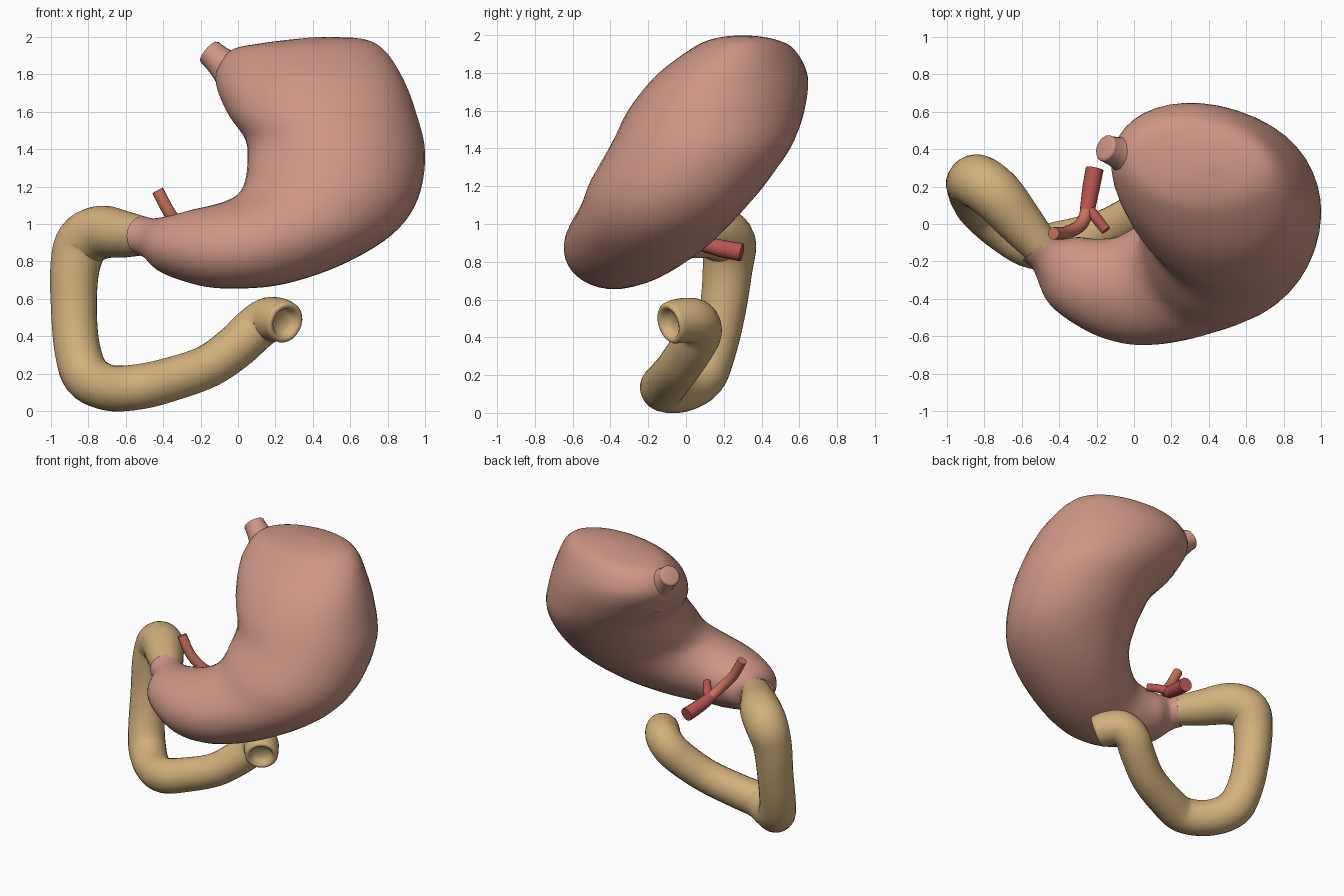
import bpy, bmesh, math
from mathutils import Vector

cube = bpy.data.objects.get("Cube")
if cube:
    bpy.data.objects.remove(cube, do_unlink=True)


def material(name, rgb):
    m = bpy.data.materials.new(name)
    m.use_nodes = True
    m.diffuse_color = (*rgb, 1)
    m.node_tree.nodes["Principled BSDF"].inputs["Base Color"].default_value = (*rgb, 1)
    return m


PINK = material("stomach pink", (0.61, 0.305, 0.235))
TAN = material("intestine tan", (0.64, 0.43, 0.20))
RED = material("artery red", (0.48, 0.09, 0.08))
CORAL = material("branch coral", (0.57, 0.17, 0.105))


def spline(rows, steps):
    """Smooth interpolation through rows of numbers."""
    out = []
    last = len(rows) - 1
    for i in range(last):
        a, b, c, d = (rows[min(max(i + k, 0), last)] for k in (-1, 0, 1, 2))
        for s in range(steps):
            t = s / steps
            out.append([q + 0.5 * t * (r - p + t * (2*p - 5*q + 4*r - w + t * (3*(q - r) + w - p)))
                        for p, q, r, w in zip(a, b, c, d)])
    return out + [list(rows[-1])]


def ellipse(c, u, v, n):
    return [c + u * math.cos(math.tau * k / n) + v * math.sin(math.tau * k / n) for k in range(n)]


def loft(name, rings, mat):
    """Skin a list of point rings and cap both ends."""
    bm = bmesh.new()
    loops = [[bm.verts.new(p) for p in ring] for ring in rings]
    n = len(loops[0])
    for a, b in zip(loops, loops[1:]):
        for k in range(n):
            j = (k + 1) % n
            bm.faces.new((a[k], a[j], b[j], b[k]))
    bm.faces.new(loops[0][::-1])
    bm.faces.new(loops[-1])
    bmesh.ops.recalc_face_normals(bm, faces=bm.faces)
    mesh = bpy.data.meshes.new(name)
    bm.to_mesh(mesh)
    bm.free()
    obj = bpy.data.objects.new(name, mesh)
    bpy.context.collection.objects.link(obj)
    mesh.materials.append(mat)
    bpy.ops.object.select_all(action='DESELECT')
    obj.select_set(True)
    bpy.context.view_layer.objects.active = obj
    bpy.ops.object.shade_smooth_by_angle(angle=math.radians(50))
    return obj


def tube(name, rows, mat, n=20, steps=5, cup=()):
    """Round tube through (x, y, z, radius); cup gives (depth, scale) rings inside the far end."""
    pts = spline(rows, steps)
    pos = [Vector(p[:3]) for p in pts]
    rings, side = [], None
    for i, p in enumerate(pts):
        t = (pos[min(i + 1, len(pos) - 1)] - pos[max(i - 1, 0)]).normalized()
        if side is None:
            side = t.orthogonal()
        side = (side - t * side.dot(t)).normalized()
        up = t.cross(side)
        rings.append(ellipse(pos[i], side * p[3], up * p[3], n))
    for depth, scale in cup:
        r = pts[-1][3] * scale
        rings.append(ellipse(pos[-1] - t * depth, side * r, up * r, n))
    return loft(name, rings, mat)


# Stomach sections: inner curve x, z; outer curve x, z; centre y; tilt in y; depth vector x, y
sections = [
    (0.39, 1.997, 0.43, 1.999, 0.31, 0, 0, 0.01),
    (0.12, 1.965, 0.66, 1.99, 0.31, -0.03, 0.02, 0.16),
    (-0.05, 1.92, 0.78, 1.93, 0.30, -0.07, 0.03, 0.265),
    (-0.12, 1.78, 0.88, 1.78, 0.24, -0.11, 0.04, 0.39),
    (-0.06, 1.60, 0.95, 1.60, 0.16, -0.08, 0.04, 0.46),
    (0.04, 1.45, 1.00, 1.38, 0.08, -0.03, 0.02, 0.48),
    (0.05, 1.32, 0.96, 1.13, -0.04, 0, 0, 0.465),
    (0.035, 1.22, 0.82, 0.94, -0.135, 0, 0, 0.425),
    (0.0, 1.16, 0.55, 0.78, -0.23, 0, 0, 0.385),
    (-0.06, 1.125, 0.25, 0.68, -0.31, -0.02, 0, 0.335),
    (-0.14, 1.10, 0.0, 0.655, -0.35, -0.03, 0, 0.285),
    (-0.25, 1.075, -0.20, 0.67, -0.325, -0.02, 0.03, 0.245),
    (-0.36, 1.045, -0.39, 0.735, -0.25, 0, 0.075, 0.18),
    (-0.45, 1.03, -0.47, 0.81, -0.165, 0, 0.075, 0.085),
    (-0.51, 1.04, -0.51, 0.83, -0.12, 0, 0.085, 0.075),
]
rings = []
for lx, lz, gx, gz, cy, tilt, vx, vy in spline(sections, 5):
    centre = Vector(((lx + gx) / 2, cy, (lz + gz) / 2))
    rings.append(ellipse(centre, Vector(((gx - lx) / 2, tilt, (gz - lz) / 2)), Vector((vx, vy, 0)), 40))
loft("stomach", rings, PINK)

# Short stump of the gullet
tube("gullet_stump", [
    (0.07, 0.33, 1.74, 0.18), (-0.02, 0.36, 1.81, 0.125), (-0.08, 0.38, 1.855, 0.088),
    (-0.125, 0.395, 1.895, 0.075), (-0.15, 0.405, 1.917, 0.073)], PINK,
    cup=[(-0.008, 0.92), (-0.011, 0.75)])

# Looping intestine with a hollow far end
tube("intestine", [
    (-0.49, -0.13, 0.935, 0.10), (-0.61, 0.01, 0.945, 0.125), (-0.73, 0.15, 0.955, 0.143),
    (-0.83, 0.225, 0.90, 0.145), (-0.872, 0.22, 0.76, 0.132), (-0.877, 0.195, 0.55, 0.123),
    (-0.86, 0.145, 0.34, 0.123), (-0.81, 0.08, 0.19, 0.128), (-0.69, -0.03, 0.125, 0.123),
    (-0.53, -0.12, 0.13, 0.122), (-0.36, -0.095, 0.17, 0.118), (-0.16, -0.04, 0.24, 0.115),
    (-0.01, 0.03, 0.345, 0.118), (0.08, 0.07, 0.43, 0.12), (0.155, 0.045, 0.485, 0.12),
    (0.215, -0.03, 0.488, 0.118), (0.25, -0.08, 0.475, 0.112)],
    TAN, n=24, cup=[(-0.012, 0.92), (-0.014, 0.82), (-0.006, 0.7), (0.02, 0.6), (0.035, 0.45)])

# Artery trunk and its two branches
tube("artery_trunk", [(-0.21, 0.295, 0.85, 0.048), (-0.23, 0.19, 0.87, 0.046),
                      (-0.25, 0.07, 0.90, 0.04)], RED, n=16)
tube("artery_long_branch", [(-0.245, 0.10, 0.89, 0.034), (-0.28, 0.0, 0.95, 0.035),
                            (-0.36, -0.045, 1.05, 0.034), (-0.43, -0.05, 1.18, 0.033)], CORAL, n=14)
tube("artery_short_branch", [(-0.25, 0.09, 0.895, 0.03), (-0.20, 0.03, 0.93, 0.029),
                             (-0.15, -0.035, 0.95, 0.027)], RED, n=14)
